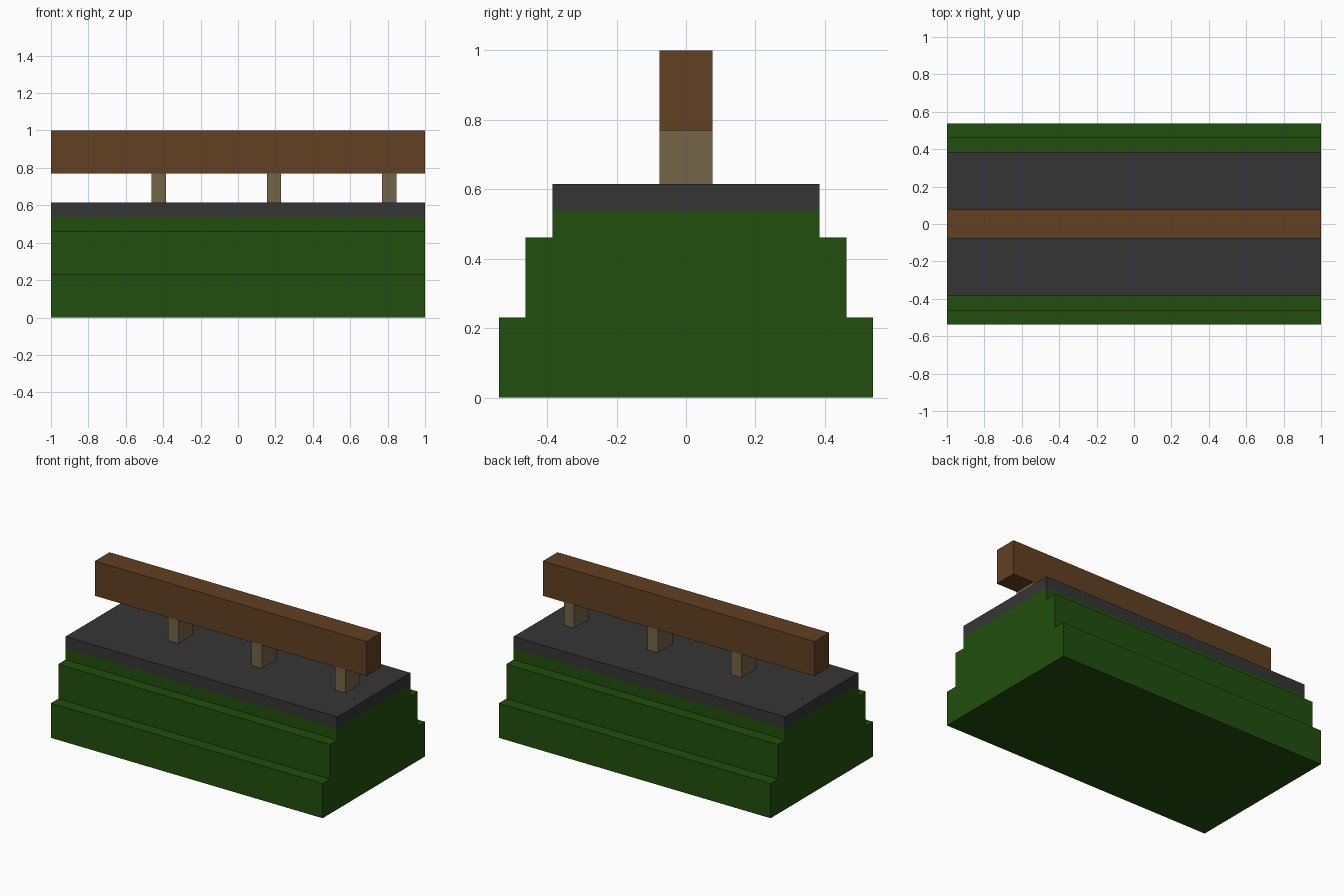
import bpy

cube = bpy.data.objects.get("Cube")
if cube:
    bpy.data.objects.remove(cube, do_unlink=True)

U = 1 / 13  # grid module: the model is 26 x 14 x 13 modules


def material(name, rgb):
    """Flat material from 0-255 sRGB values."""
    lin = [((c / 255 + 0.055) / 1.055) ** 2.4 if c > 10 else c / 255 / 12.92 for c in rgb]
    mat = bpy.data.materials.new(name)
    mat.use_nodes = True
    mat.diffuse_color = (*lin, 1)
    bsdf = mat.node_tree.nodes["Principled BSDF"]
    bsdf.inputs["Base Color"].default_value = (*lin, 1)
    bsdf.inputs["Roughness"].default_value = 0.9
    return mat


def extrude_x(name, profile, x0, x1, mat):
    """Extrude a counter-clockwise (y, z) profile, in modules, from x0 to x1."""
    n = len(profile)
    verts = [(x * U, y * U, z * U) for x in (x0, x1) for y, z in profile]
    faces = [tuple(reversed(range(n))), tuple(range(n, 2 * n))]
    faces += [(i, (i + 1) % n, (i + 1) % n + n, i + n) for i in range(n)]
    mesh = bpy.data.meshes.new(name)
    mesh.from_pydata(verts, [], faces)
    mesh.materials.append(mat)
    obj = bpy.data.objects.new(name, mesh)
    bpy.context.collection.objects.link(obj)
    return obj


def block(name, half_depth, z0, z1, x0, x1, mat):
    d = half_depth
    return extrude_x(name, [(-d, z0), (d, z0), (d, z1), (-d, z1)], x0, x1, mat)


green = material("dark green", (34, 78, 14))
grey = material("charcoal", (53, 53, 53))
brown = material("brown wood", (98, 64, 34))
tan = material("tan wood", (116, 101, 71))

# Stepped base: mirrored half profile
half = [(7, 0), (7, 3), (6, 3), (6, 6), (5, 6), (5, 7)]
extrude_x("stepped_base", half + [(-y, z) for y, z in reversed(half)], -13, 13, green)

# Slab on top of the base
block("top_slab", 5, 7, 8, -13, 13, grey)

# Posts, evenly spaced along the slab
for i in range(3):
    x = -6 + 8 * i
    block(f"post_{i + 1}", 1, 8, 10, x, x + 1, tan)

# Rail carried by the posts
block("rail_beam", 1, 10, 13, -13, 13, brown)
